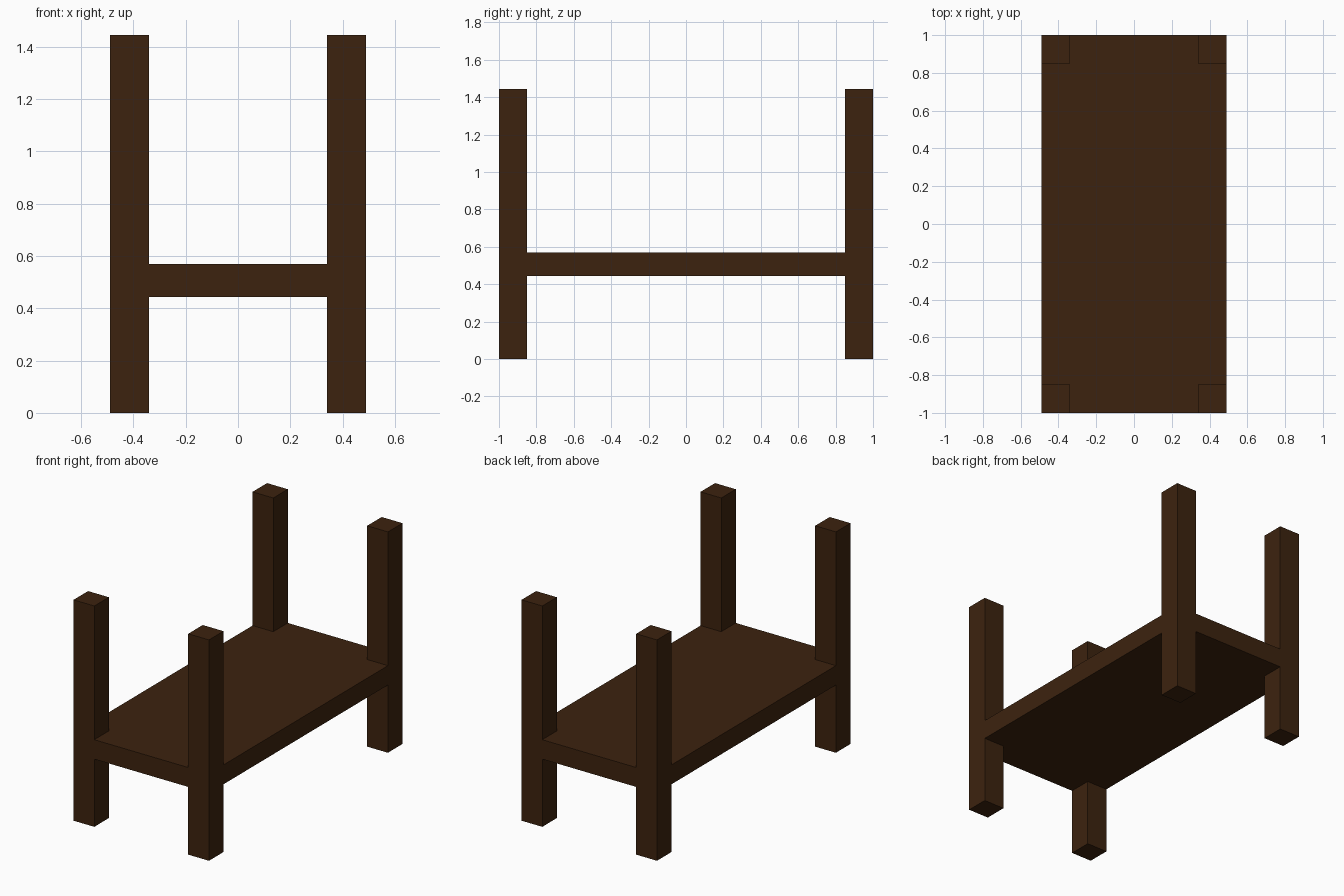
import bpy, bmesh
from mathutils import Vector

if "Cube" in bpy.data.objects:
    bpy.data.objects.remove(bpy.data.objects["Cube"])

HX, HY, POST = 0.49, 1.0, 0.15          # half width, half length, post thickness
Z_LOW, Z_HIGH, TOP = 0.443, 0.57, 1.445  # deck underside, deck top, post top

wood = bpy.data.materials.new("dark brown wood")
wood.diffuse_color = (0.046, 0.0165, 0.0045, 1)
wood.use_nodes = True
wood.node_tree.nodes["Principled BSDF"].inputs["Base Color"].default_value = wood.diffuse_color

# Deck slab
bm = bmesh.new()
bmesh.ops.create_cube(bm, size=1)
for v in bm.verts:
    v.co = (v.co.x * 2 * HX, v.co.y * 2 * HY, Z_HIGH if v.co.z > 0 else Z_LOW)

# Cut lines that mark out the corner squares
for axis, half in ((0, HX), (1, HY)):
    for side in (-1, 1):
        co, no = Vector(), Vector()
        co[axis], no[axis] = side * (half - POST), 1
        bmesh.ops.bisect_plane(bm, geom=bm.verts[:] + bm.edges[:] + bm.faces[:],
                               plane_co=co, plane_no=no)

# Posts: corner squares pulled up to the top and down to the ground
bm.normal_update()
for face in list(bm.faces):
    c = face.calc_center_median()
    if abs(face.normal.z) > 0.9 and abs(c.x) > HX - POST and abs(c.y) > HY - POST:
        z = TOP if face.normal.z > 0 else 0
        new = bmesh.ops.extrude_discrete_faces(bm, faces=[face])["faces"][0]
        for v in new.verts:
            v.co.z = z

# Merge the flat panels back together
bmesh.ops.dissolve_limit(bm, angle_limit=0.01, verts=bm.verts[:], edges=bm.edges[:])
bmesh.ops.recalc_face_normals(bm, faces=bm.faces[:])

mesh = bpy.data.meshes.new("deck_and_posts")
bm.to_mesh(mesh)
bm.free()
mesh.materials.append(wood)
bpy.context.collection.objects.link(bpy.data.objects.new("deck_and_posts", mesh))
